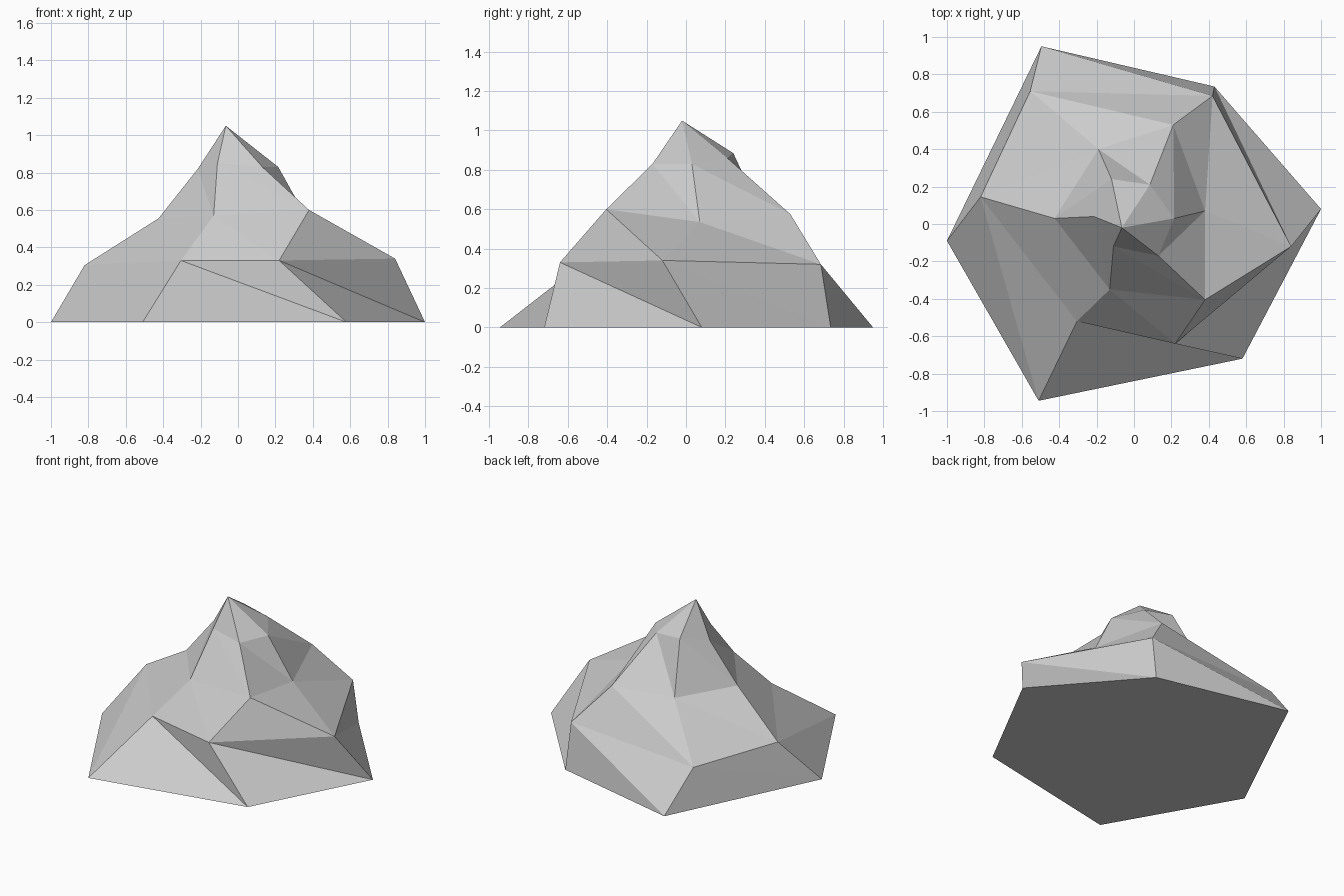
import bpy, bmesh

if "Cube" in bpy.data.objects:
    bpy.data.objects.remove(bpy.data.objects["Cube"])

# One flat stone colour
stone = bpy.data.materials.new("stone_grey")
stone.diffuse_color = (0.6, 0.6, 0.6, 1)
stone.use_nodes = True
stone.node_tree.nodes["Principled BSDF"].inputs["Base Color"].default_value = stone.diffuse_color

# Irregular six-sided cross-sections of the rock, from ground to shoulder
RINGS = [
    [(-1, -.09, 0), (-.51, -.945, 0), (.58, -.72, 0),
     (1, .08, 0), (.43, .735, 0), (-.495, .95, 0)],
    [(-.82, .145, .305), (-.305, -.52, .33), (.22, -.64, .33),
     (.84, -.12, .34), (.42, .685, .32), (-.555, .71, .27)],
    [(-.425, .03, .555), (-.13, -.35, .57), (.38, -.405, .60),
     (.38, .07, .535), (.21, .53, .575), (-.19, .40, .545)],
    [(-.215, .04, .82), (-.11, -.12, .85), (.13, -.17, .83),
     (.215, .03, .83), (.085, .21, .86), (-.12, .24, .885)],
]
PEAK = (-.065, -.02, 1.05)

bm = bmesh.new()
rings = [[bm.verts.new(p) for p in ring] for ring in RINGS]
peak = bm.verts.new(PEAK)

# Triangulated bands, each leaning the same way round
for low, high in zip(rings, rings[1:]):
    for i in range(6):
        j = (i + 1) % 6
        bm.faces.new((low[i], low[j], high[i]))
        bm.faces.new((low[j], high[j], high[i]))

# Pointed summit and flat underside
for i in range(6):
    bm.faces.new((rings[-1][i], rings[-1][(i + 1) % 6], peak))
bm.faces.new(rings[0][::-1])
bmesh.ops.recalc_face_normals(bm, faces=bm.faces[:])

mesh = bpy.data.meshes.new("rock_mound")
bm.to_mesh(mesh)
bm.free()
mesh.materials.append(stone)
bpy.context.collection.objects.link(bpy.data.objects.new("rock_mound", mesh))
